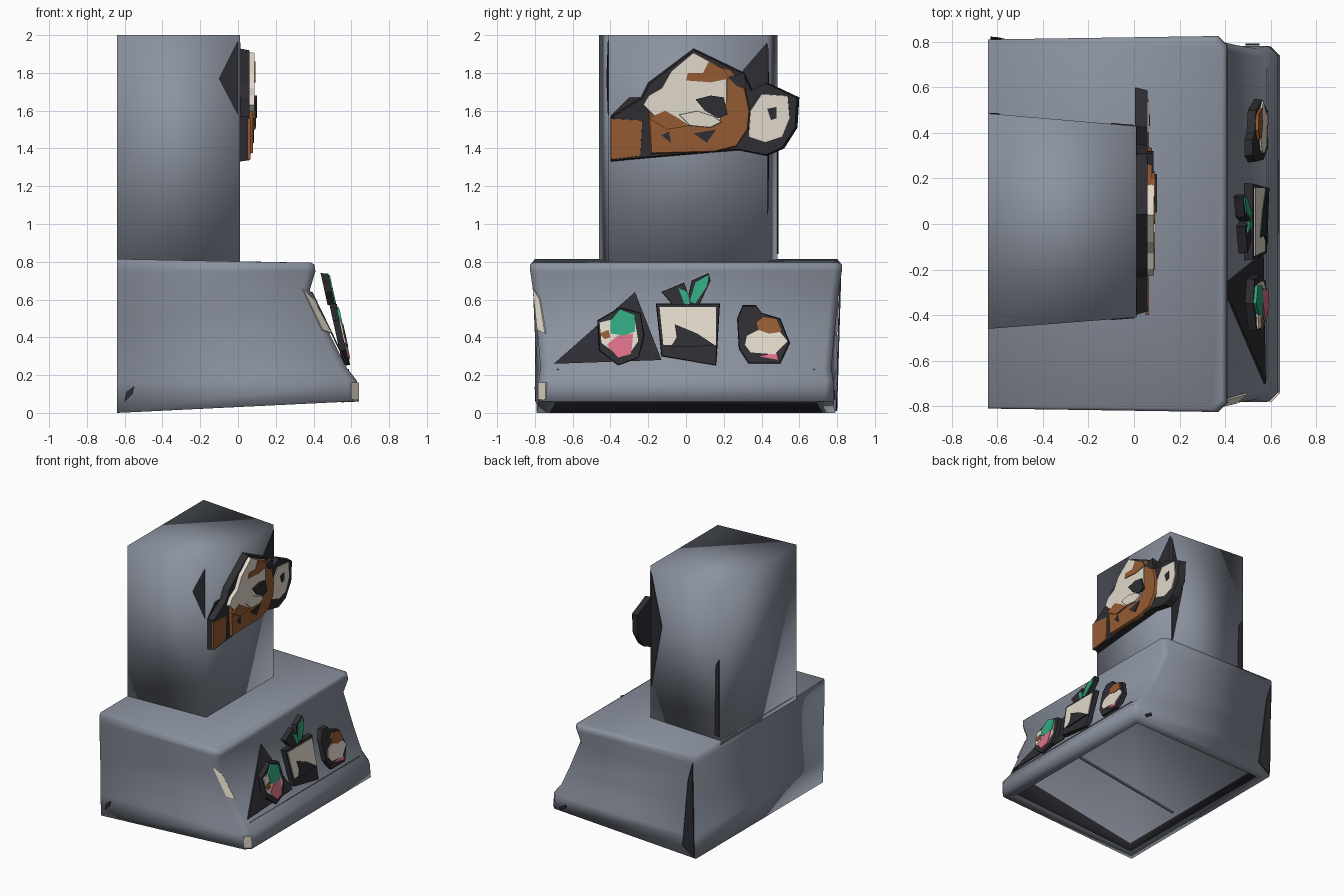
import bpy
import bmesh
from mathutils import Vector

cube = bpy.data.objects.get("Cube")
if cube:
    bpy.data.objects.remove(cube, do_unlink=True)


def material(name, *rgb):
    m = bpy.data.materials.new(name)
    m.use_nodes = True
    m.diffuse_color = (*rgb, 1)
    m.node_tree.nodes["Principled BSDF"].inputs["Base Color"].default_value = (*rgb, 1)
    return m


STEEL = material("steel grey", .26, .29, .35)
DARK = material("charcoal", .026, .026, .033)
BROWN = material("warm brown", .30, .105, .033)
CREAM = material("cream", .75, .69, .59)
GREEN = material("leaf green", .03, .38, .21)
PINK = material("radish pink", .72, .16, .25)


def make_object(name, bm, *mats):
    bmesh.ops.recalc_face_normals(bm, faces=bm.faces)
    mesh = bpy.data.meshes.new(name)
    bm.to_mesh(mesh)
    bm.free()
    for m in mats:
        mesh.materials.append(m)
    obj = bpy.data.objects.new(name, mesh)
    bpy.context.collection.objects.link(obj)
    return obj


def loft(bm, rings):
    """Join equal rings of points into a closed solid; returns the first cap."""
    loops = [[bm.verts.new(p) for p in ring] for ring in rings]
    for low, high in zip(loops, loops[1:]):
        for i in range(len(low)):
            j = (i + 1) % len(low)
            bm.faces.new((low[i], low[j], high[j], high[i]))
    cap = bm.faces.new(loops[0][::-1])
    bm.faces.new(loops[-1])
    return cap


def smooth(obj):
    for p in obj.data.polygons:
        p.use_smooth = True


# Surfaces that plates are laid on: (u, v, height) to a point
def chimney_front(u, v, h):
    return (h, u, v)


def hood_front(u, v, h):
    return (.565 - .22 * (v - .25) + h, u, v)


def hood_slope(u, v, h):
    return (.70 - .485 * v + h, u, v)


def hood_corner(u, v, h):
    return (.66 - .485 * v + u + .7 * h, -.74 - .105 * v + u - .7 * h, v)


def lip_corner(u, v, h):
    return (.597 + u + .7 * h, -.78 + u - .7 * h, v)


def chimney_right(u, v, h):
    return (u, -.41 + .077 * u - h, v)


def chimney_left(u, v, h):
    return (u, .431 - .085 * u + h, v)


def hood_right(u, v, h):
    return (u, -.787 - .03 * v - h, v)


def hood_left(u, v, h):
    return (u, .787 + .03 * v + h, v)


def plate(name, mat, place, base, top, points, taper=1.0):
    """Solid plate from an outline in hundredths, its front scaled by taper."""
    flat = [Vector((u, v)) / 100 for u, v in points]
    mid = sum(flat, Vector((0, 0))) / len(flat)
    front = [mid + (p - mid) * taper for p in flat]
    bm = bmesh.new()
    loft(bm, [[place(*p, base) for p in flat], [place(*p, top) for p in front]])
    return make_object(name, bm, mat)


# Chimney
bm = bmesh.new()
foot = [(-.64, -.46), (.01, -.41), (.01, .43), (-.64, .485)]
loft(bm, [[(x, y, z) for x, y in foot] for z in (.78, 2)])
smooth(make_object("chimney", bm, STEEL))

# Hood body: stacked rings with cut front corners
# (back z, front z, front x, front and back half widths)
levels = [
    (0, .06, .64, .78, .79),
    (.17, .17, .63, .78, .80),
    (.24, .24, .575, .77, .80),
    (.41, .41, .49, .785, .80),
    (.65, .65, .38, .81, .81),
    (.75, .75, .41, .825, .81),
    (.80, .785, .405, .825, .81),
    (.815, .795, .385, .81, .80),
]
CUT = .04


def ring(zb, zf, x, wf, wb):
    right = [(-.64, -wb, zb), (x - CUT, -wf, zf), (x, CUT - wf, zf)]
    return right + [(px, -py, pz) for px, py, pz in reversed(right)]


def ceiling(x):
    return .06 + .155 * (x + .53)


bm = bmesh.new()
under = loft(bm, [ring(*level) for level in levels])
bmesh.ops.recalc_face_normals(bm, faces=bm.faces)
# Recess under the hood: a rim, walls dark on two sides, a ceiling rising to the front
bmesh.ops.inset_individual(bm, faces=[under], thickness=.1)
walls = bmesh.ops.inset_individual(bm, faces=[under], thickness=.03)["faces"]
for f in walls:
    mid = f.calc_center_median()
    f.material_index = int(mid.x < -.3 or mid.y < -.3)
for v in under.verts:
    v.co.z = ceiling(v.co.x)
smooth(make_object("hood_body", bm, STEEL, DARK))

# Divider between the two filters
bm = bmesh.new()
bar = [(-.5, -.16), (.45, -.16), (.45, -.145), (-.5, -.145)]
loft(bm, [[(x, y, ceiling(x) + dz) for x, y in bar] for dz in (-.01, .004)])
make_object("filter_divider", bm, STEEL)

# Animal relief on the chimney
F = chimney_front
plate("animal_backing", DARK, F, .005, .06,
      [(-40, 157), (-24, 167), (-20, 175), (4, 193), (31, 180), (35, 171), (43, 175),
       (60, 167), (59, 151), (52, 140), (43, 136), (28, 139), (-19, 135), (-40, 133)], .97)
plate("animal_head", BROWN, F, .055, .08,
      [(-20, 154), (-20, 164), (4, 188), (24, 182), (31, 174), (34, 160), (33, 150),
       (27, 141), (15, 138), (-19, 137)], .97)
plate("animal_face", CREAM, F, .055, .088,
      [(-23, 163), (-20, 168), (-13, 172), (-8, 181), (4, 191), (17, 184), (22, 179),
       (22, 165), (18, 154), (2, 152), (-16, 156)], .98)
plate("forehead_patch", BROWN, F, .08, .092,
      [(0, 176), (1, 180), (9, 180), (12, 186), (20, 182), (23, 177), (13, 175)])
plate("cheek_patch", BROWN, F, .08, .092,
      [(-20, 156), (-11, 160), (-4, 156), (2, 152), (-10, 150)])
plate("nose", DARK, F, .08, .1,
      [(5, 166), (13, 168), (20, 167), (22, 158), (17, 156), (10, 160)])
plate("muzzle", CREAM, F, .08, .096,
      [(-4, 158), (6, 160), (15, 157), (19, 154), (13, 151), (2, 152)], .95)
plate("mouth", DARK, F, .07, .086, [(4, 148), (16, 150), (11, 143)])
plate("chin_spot", DARK, F, .07, .085, [(-13, 147), (-9, 149), (-8, 143)])
plate("brow_spot", DARK, F, .055, .085, [(22, 178), (31, 180), (32, 171), (27, 173)])
plate("animal_paw", BROWN, F, .05, .066,
      [(-40, 156), (-23, 155), (-24, 136), (-40, 134)], .98)
plate("animal_ear", CREAM, F, .05, .066,
      [(34, 160), (40, 169), (54, 168), (55, 156), (51, 146), (42, 143), (33, 146)], .98)
plate("ear_spot", DARK, F, .06, .07, [(43, 161), (48, 162), (48, 156), (45, 155)])

# Dark marks on the chimney
plate("chimney_mark_front", DARK, F, .005, .013,
      [(30, 181), (43, 196), (43, 142), (35, 160)])
plate("chimney_mark_corner", DARK, F, .005, .013, [(-40, 157), (-30, 167), (-22, 167)])
plate("chimney_mark_right", DARK, chimney_right, -.004, .004,
      [(-10, 177), (0, 197), (0, 158)])
plate("chimney_mark_left", DARK, chimney_left, -.004, .004,
      [(0, 195), (-10, 155), (0, 105)])
plate("chimney_mark_back", DARK, chimney_left, -.004, .004,
      [(-63, 145), (-60, 140), (-59, 85), (-63, 84)])

# Pot with leaves on the hood
H = hood_front
plate("pot", DARK, H, -.01, .03, [(-16, 58), (18, 58), (16, 25), (-13, 30)], .98)
plate("pot_front", CREAM, H, .025, .036, [(-14, 56), (16, 56), (16, 36), (-12, 36)])
plate("pot_shadow", DARK, H, .03, .041,
      [(-6, 47), (6, 42), (15, 36), (6, 35), (-8, 35), (-5, 40)])
plate("leaf_left", DARK, H, -.02, .02, [(-13, 64), (-1, 69), (3, 57), (-7, 57)], .97)
plate("leaf_right", DARK, H, -.02, .02,
      [(0, 57), (3, 70), (12, 74), (13, 70), (7, 57)], .97)
plate("leaf_left_green", GREEN, H, .015, .027, [(-4, 66), (1, 64), (2, 57), (-1, 58)])
plate("leaf_right_green", GREEN, H, .015, .027,
      [(2, 59), (5, 69), (12, 73), (11, 67), (5, 58)])

# Radish on the hood
plate("radish", DARK, H, -.01, .025,
      [(-47, 49), (-35, 56), (-24, 53), (-22, 41), (-25, 29), (-36, 25), (-46, 33)], .97)
plate("radish_skin", CREAM, H, .02, .033,
      [(-46, 48), (-38, 50), (-27, 50), (-25, 38), (-30, 31), (-38, 32), (-45, 37)])
plate("radish_leaf", GREEN, H, .02, .038,
      [(-40, 49), (-35, 55), (-27, 52), (-27, 43), (-33, 41), (-40, 42)])
plate("radish_blush", PINK, H, .02, .038,
      [(-42, 36), (-36, 41), (-28, 42), (-29, 31), (-36, 29)])
plate("radish_spot", BROWN, H, .03, .038, [(-46, 42), (-41, 44), (-40, 40), (-43, 39)])

# Round fruit on the hood
plate("fruit", DARK, H, -.01, .025,
      [(27, 50), (30, 57), (37, 57), (40, 53), (50, 50), (55, 37), (50, 26), (33, 26),
       (28, 34)], .97)
plate("fruit_skin", CREAM, H, .02, .033,
      [(31, 36), (32, 41), (38, 44), (49, 44), (54, 38), (47, 31), (34, 32)])
plate("fruit_top", BROWN, H, .02, .038,
      [(37, 48), (41, 51), (48, 50), (51, 43), (44, 42), (38, 44)])
plate("fruit_blush", PINK, H, .02, .033, [(38, 30), (48, 32), (49, 28)])

# Dark triangle, small marks and worn corners on the hood
plate("hood_mark_front", DARK, hood_slope, -.004, .005, [(-70, 26), (-27, 64), (-13, 28)])
plate("hood_mark_right", DARK, hood_right, .002, .01,
      [(-60, 6), (-59, 11), (-55, 14), (-56, 10)])
plate("hood_mark_left", DARK, hood_left, -.006, .002,
      [(55, 9), (50, 12), (49, 10), (54, 7)])
plate("hood_mark_back", DARK, hood_left, .004, .013,
      [(-63, 1), (-53, 8), (-59, 62), (-63, 76)])
plate("worn_corner", CREAM, hood_corner, -.005, .004, [(0, 44), (4, 42), (3, 60), (0, 66)])
plate("worn_lip", CREAM, lip_corner, -.005, .004, [(0, 7), (4, 7), (4, 16), (0, 16)])
